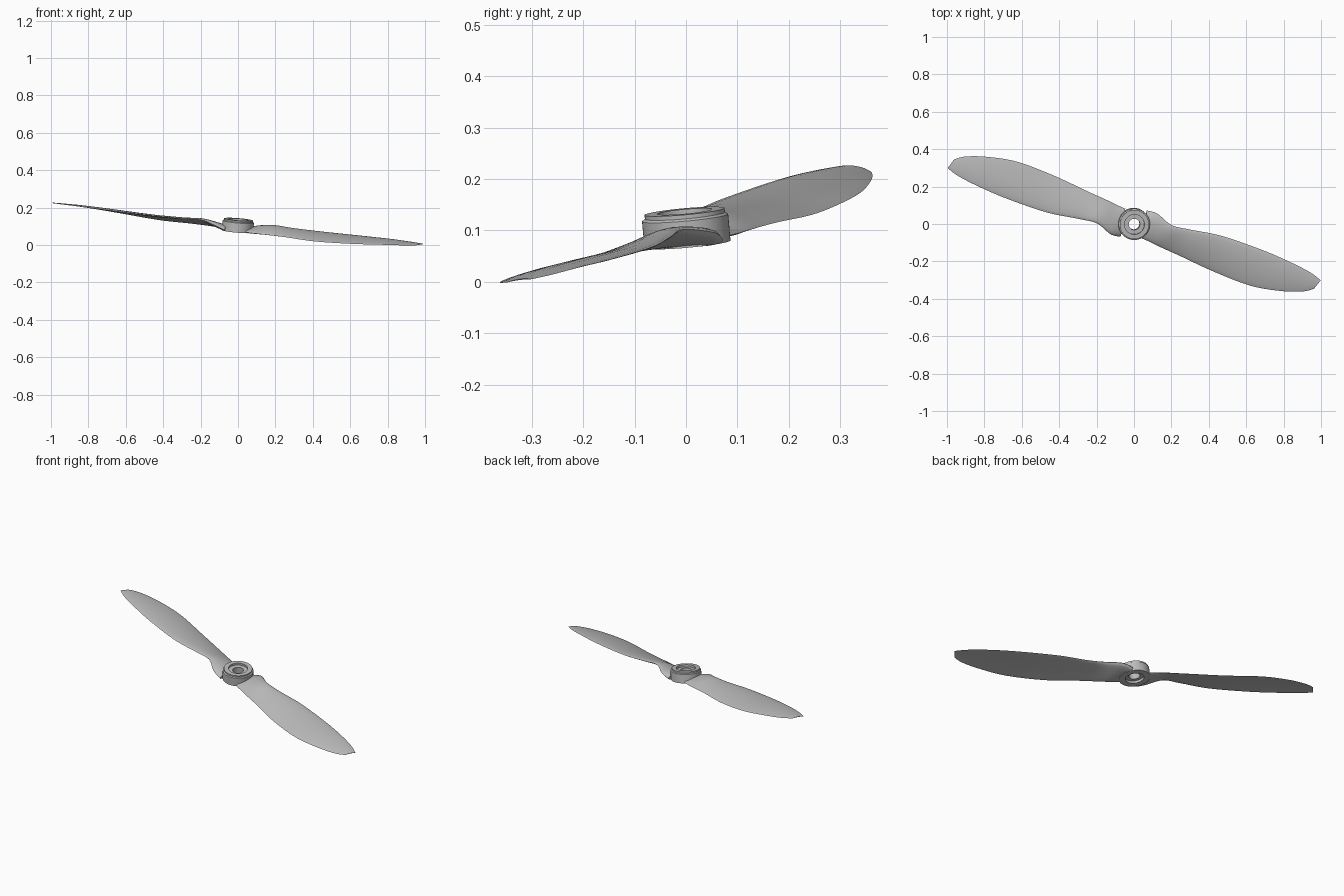
import bpy, bmesh, math
from mathutils import Vector, Matrix

old = bpy.data.objects.get("Cube")
if old:
    bpy.data.objects.remove(old)

grey = bpy.data.materials.new("light_grey")
grey.use_nodes = True
colour = (0.5, 0.5, 0.5, 1)
grey.diffuse_color = colour
grey.node_tree.nodes["Principled BSDF"].inputs["Base Color"].default_value = colour

# The whole propeller leans on a tilted shaft
axis = Vector((0.083, -0.09, 1)).normalized()
tilt = Matrix.Translation((0, 0, 0.105)) @ Vector((0, 0, 1)).rotation_difference(axis).to_matrix().to_4x4()


def finish(name, bm, turn=0, angle=40):
    bmesh.ops.recalc_face_normals(bm, faces=bm.faces)
    mesh = bpy.data.meshes.new(name)
    bm.to_mesh(mesh)
    bm.free()
    mesh.materials.append(grey)
    ob = bpy.data.objects.new(name, mesh)
    bpy.context.collection.objects.link(ob)
    ob.matrix_world = tilt @ Matrix.Rotation(turn, 4, "Z")
    bpy.ops.object.select_all(action="DESELECT")
    ob.select_set(True)
    bpy.context.view_layer.objects.active = ob
    bpy.ops.object.shade_smooth_by_angle(angle=math.radians(angle))
    return ob


def skin(bm, rings, closed):
    """Join equal rings of vertices with quads."""
    n = len(rings[0])
    pairs = list(zip(rings, rings[1:])) + ([(rings[-1], rings[0])] if closed else [])
    for a, b in pairs:
        for i in range(n):
            j = (i + 1) % n
            bm.faces.new((a[i], a[j], b[j], b[i]))


def spline(points, steps):
    """Smooth curve through all points."""
    pts = [points[0]] + points + [points[-1]]
    out = []
    for p, q, r, s in zip(pts, pts[1:], pts[2:], pts[3:]):
        for k in range(steps):
            t = k / steps
            out.append(0.5 * (2 * q + (r - p) * t + (2 * p - 5 * q + 4 * r - s) * t ** 2
                              + (3 * q - p - 3 * r + s) * t ** 3))
    return out + [points[-1]]


# Hub: ring with chamfered rim, stepped recess and shaft hole
profile = [(0.084, -0.032), (0.084, 0.02), (0.078, 0.024), (0.078, 0.032), (0.053, 0.032),
           (0.053, 0.02), (0.03, 0.02), (0.03, -0.018), (0.05, -0.018), (0.05, -0.032)]
bm = bmesh.new()
sides = 64
rings = [[bm.verts.new((r * math.cos(a), r * math.sin(a), z)) for r, z in profile]
         for a in (math.tau * i / sides for i in range(sides))]
skin(bm, rings, True)
finish("hub", bm, angle=30)

# Blade edges from root to tip, with section thickness
lead = [(-0.07, -0.07, -0.024), (-0.125, -0.055, -0.004), (-0.2, 0.005, 0.014), (-0.3, 0.03, 0.01),
        (-0.47, 0.065, 0.008), (-0.685, 0.14, 0.01), (-0.835, 0.205, 0.012),
        (-0.945, 0.262, 0.011), (-1.002, 0.305, 0.01)]
trail = [(-0.045, 0.08, -0.026), (-0.09, 0.1, -0.027), (-0.14, 0.125, -0.026), (-0.25, 0.175, -0.026),
         (-0.42, 0.255, -0.029), (-0.62, 0.333, -0.018), (-0.78, 0.362, -0.007),
         (-0.9, 0.366, 0), (-0.965, 0.352, 0.005)]
thick = [0.03, 0.03, 0.022, 0.016, 0.013, 0.01, 0.007, 0.004, 0.002]
lead_curve = spline([Vector(p) for p in lead], 6)
trail_curve = spline([Vector(p) for p in trail], 6)
thick_curve = spline(thick, 6)


def section(front, back, t, n=10):
    """Cambered aerofoil loop between the two edges."""
    chord = (back - front).length
    loop = []
    for i in range(2 * n):
        a = math.pi * i / n
        u = (1 - math.cos(a)) / 2
        bend = 0.16 * chord * u * (1 - u)
        half = t / 2 * math.sin(a) * (1.15 - 0.4 * u)
        loop.append(front.lerp(back, u) + Vector((0, 0, bend + half)))
    return loop


for name, turn in (("right_blade", 0), ("left_blade", math.pi)):
    bm = bmesh.new()
    rings = [[bm.verts.new(p) for p in section(f, b, t)]
             for f, b, t in zip(lead_curve, trail_curve, thick_curve)]
    skin(bm, rings, False)
    bm.faces.new(rings[0])
    bm.faces.new(rings[-1])
    finish(name, bm, turn, 60)
